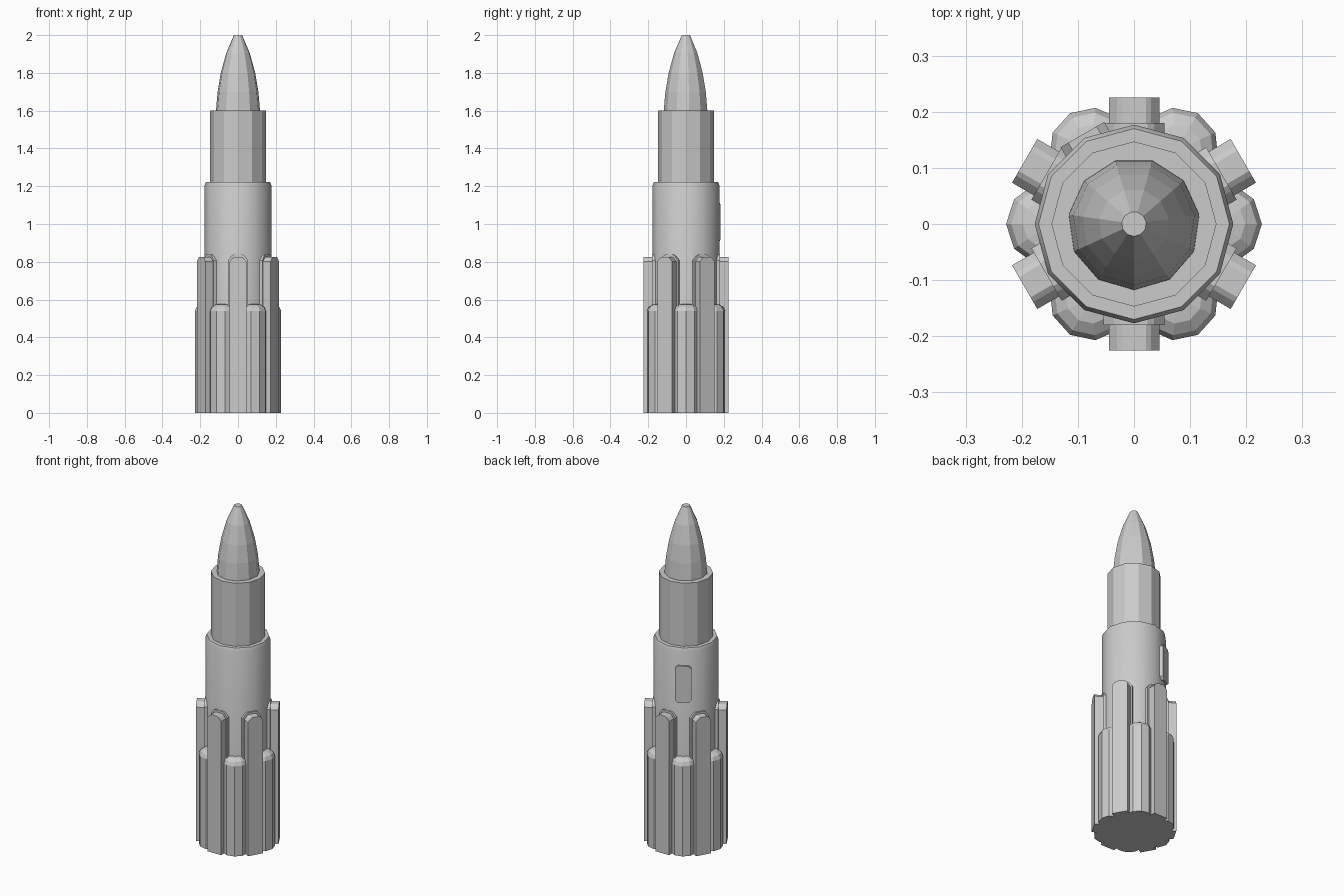
import bpy, bmesh
from math import sin, cos, pi, radians
from mathutils import Matrix

if "Cube" in bpy.data.objects:
    bpy.data.objects.remove(bpy.data.objects["Cube"])


def make_object(name, bm, smooth=None):
    bmesh.ops.recalc_face_normals(bm, faces=bm.faces)
    me = bpy.data.meshes.new(name)
    bm.to_mesh(me)
    bm.free()
    ob = bpy.data.objects.new(name, me)
    bpy.context.collection.objects.link(ob)
    if smooth:
        bpy.ops.object.select_all(action='DESELECT')
        bpy.context.view_layer.objects.active = ob
        ob.select_set(True)
        bpy.ops.object.shade_smooth_by_angle(angle=radians(smooth))
    return ob


def lathe(name, profile, sides, start=-90, smooth=None):
    """Closed, capped solid of revolution from (radius, z) pairs."""
    bm = bmesh.new()
    rings = []
    for r, z in profile:
        rings.append([bm.verts.new((r * cos(radians(start) + 2 * pi * i / sides),
                                    r * sin(radians(start) + 2 * pi * i / sides), z))
                      for i in range(sides)])
    for a, b in zip(rings, rings[1:]):
        for i in range(sides):
            j = (i + 1) % sides
            bm.faces.new((a[i], a[j], b[j], b[i]))
    bm.faces.new(rings[0][::-1])
    bm.faces.new(rings[-1])
    return make_object(name, bm, smooth)


def slab(name, outline, r0, r1):
    """Extrude a (sideways, z) outline outward along +x from r0 to r1."""
    bm = bmesh.new()
    face = bm.faces.new([bm.verts.new((r0, s, z)) for s, z in outline])
    out = bmesh.ops.extrude_face_region(bm, geom=[face])
    verts = [g for g in out['geom'] if isinstance(g, bmesh.types.BMVert)]
    bmesh.ops.translate(bm, vec=(r1 - r0, 0, 0), verts=verts)
    return make_object(name, bm)


def rail_outline(half, top, cut):
    return [(-half, 0), (half, 0), (half, top - cut), (half - 0.6 * cut, top - 0.25 * cut),
            (half - cut, top), (cut - half, top), (0.6 * cut - half, top - 0.25 * cut),
            (-half, top - cut)]


# Main stack: body with chamfered lip, upper tube, faceted nose
lathe("main_body", [(0.177, 0), (0.177, 1.205), (0.170, 1.222)], 12, smooth=35)
lathe("upper_tube", [(0.147, 1.2), (0.147, 1.6)], 12)
lathe("nose_cone", [(0.118, 1.59), (0.117, 1.61), (0.109, 1.7), (0.092, 1.8),
                    (0.063, 1.905), (0.022, 2.0)], 11)

# Six side boosters with low domes and six stepped rails between them
for k in range(6):
    ob = lathe(f"booster_{k + 1}", [(0.075, 0), (0.075, 0.54), (0.066, 0.56),
                                    (0.045, 0.573), (0.015, 0.578)], 10, start=0)
    ob.data.transform(Matrix.Rotation(k * pi / 3, 4, 'Z') @ Matrix.Translation((0.153, 0, 0)))
    turn = Matrix.Rotation(pi / 6 + k * pi / 3, 4, 'Z')
    slab(f"rail_base_{k + 1}", rail_outline(0.054, 0.838, 0.03), 0.12, 0.18).data.transform(turn)
    slab(f"rail_{k + 1}", rail_outline(0.045, 0.825, 0.024), 0.17, 0.225).data.transform(turn)

# Rounded hatch on the rear left of the body
w, z0, z1, c = 0.045, 0.90, 1.12, 0.016
hatch = slab("hatch", [(-w + c, z0), (w - c, z0), (w, z0 + c), (w, z1 - c),
                       (w - c, z1), (c - w, z1), (-w, z1 - c), (-w, z0 + c)], 0.15, 0.184)
hatch.data.transform(Matrix.Rotation(radians(120), 4, 'Z'))
